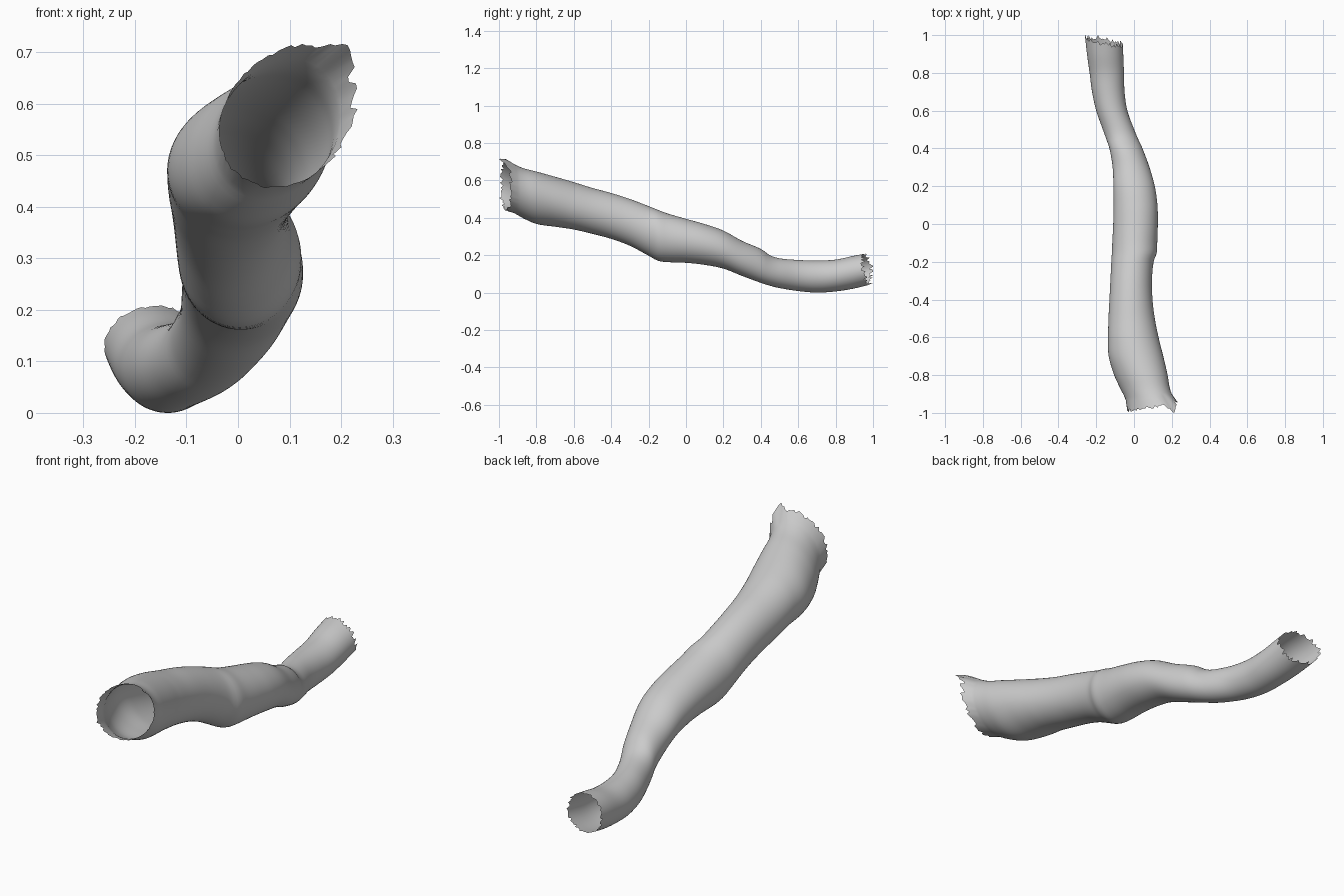
import bpy, bmesh, math, random

if "Cube" in bpy.data.objects:
    bpy.data.objects.remove(bpy.data.objects["Cube"])

random.seed(4)
SEGS, ROWS = 80, 110

# Outline of the tube along y: (y, left x, right x, bottom z, top z)
STATIONS = [
    (-1.02, -.035, .265, .455, .74), (-.96, -.038, .245, .441, .715),
    (-.92, -.048, .210, .428, .69), (-.87, -.073, .190, .400, .668),
    (-.8, -.105, .178, .370, .650), (-.7, -.134, .155, .355, .622),
    (-.6, -.137, .130, .340, .593), (-.5, -.135, .110, .317, .562),
    (-.4, -.130, .098, .290, .535), (-.3, -.125, .095, .253, .503),
    (-.2, -.120, .104, .200, .465), (-.15, -.117, .121, .173, .445),
    (-.1, -.115, .123, .166, .426), (0, -.110, .126, .162, .397),
    (.1, -.108, .124, .151, .369), (.2, -.109, .110, .131, .334),
    (.3, -.113, .082, .092, .279), (.4, -.130, .045, .055, .236),
    (.45, -.147, .022, .039, .202), (.5, -.165, .001, .027, .186),
    (.6, -.200, -.035, .011, .177), (.7, -.222, -.050, .003, .174),
    (.8, -.235, -.053, .009, .179), (.9, -.249, -.057, .025, .200),
    (1.02, -.262, -.060, .055, .222),
]


def outline(y):
    """Smooth (Hermite) interpolation of the stations."""
    n = len(STATIONS)
    i = 0
    while i < n - 2 and STATIONS[i + 1][0] < y:
        i += 1
    p, q = STATIONS[i], STATIONS[i + 1]
    a, b = STATIONS[max(i - 1, 0)], STATIONS[min(i + 2, n - 1)]
    h = q[0] - p[0]
    t = (y - p[0]) / h
    out = []
    for k in range(1, 5):
        m0 = (q[k] - a[k]) / (q[0] - a[0]) * h
        m1 = (b[k] - p[k]) / (b[0] - p[0]) * h
        out.append((2*t**3 - 3*t**2 + 1) * p[k] + (t**3 - 2*t**2 + t) * m0
                   + (3*t**2 - 2*t**3) * q[k] + (t**3 - t**2) * m1)
    return out


def section_point(y, ang):
    """Point on the slightly skewed oval cross-section."""
    xl, xr, zb, zt = outline(y)
    skew = 0.28 * min(1, max(0, (-y - .6) / .35))
    x = (xl + xr) / 2 + (xr - xl) / 2 * math.cos(ang - skew)
    z = (zb + zt) / 2 + (zt - zb) / 2 * math.sin(ang)
    return x, y, z


# Ragged rim positions at both ends
front, back = [], []
for j in range(SEGS):
    a = 2 * math.pi * j / SEGS
    tip = .05 * max(0, 1 - abs(a - 1.1) / .4)
    front.append(max(-1, -.962 + .025 * math.cos(a) - tip + random.uniform(-.009, .009)))
    back.append(min(1, .968 - .02 * math.cos(a) - .012 * math.sin(a)
                    + random.uniform(-.014, .014)))
front[0], back[int(SEGS * .6)] = -.94, 1.0
front[int(SEGS * .6)] = -1.0

# Open tube skin
bm = bmesh.new()
rows = []
for i in range(ROWS + 1):
    row = []
    t = i / ROWS
    for j in range(SEGS):
        if i == 0:
            y = front[j]
        elif i == ROWS:
            y = back[j]
        else:
            a = 2 * math.pi * j / SEGS
            fade = (1 - 2 * t) ** 6
            y = -.935 + 1.875 * t + fade * .02 * math.cos(a) * (1 if t < .5 else -1)
        row.append(bm.verts.new(section_point(y, 2 * math.pi * j / SEGS)))
    rows.append(row)
for r, s in zip(rows, rows[1:]):
    for j in range(SEGS):
        k = (j + 1) % SEGS
        bm.faces.new((r[j], r[k], s[k], s[j])).smooth = True
bmesh.ops.recalc_face_normals(bm, faces=bm.faces)

mesh = bpy.data.meshes.new("vessel_tube")
bm.to_mesh(mesh)
bm.free()
tube = bpy.data.objects.new("vessel_tube", mesh)
bpy.context.collection.objects.link(tube)

# Rest the tube on the ground
low = min(v.co.z for v in mesh.vertices)
for v in mesh.vertices:
    v.co.z -= low
